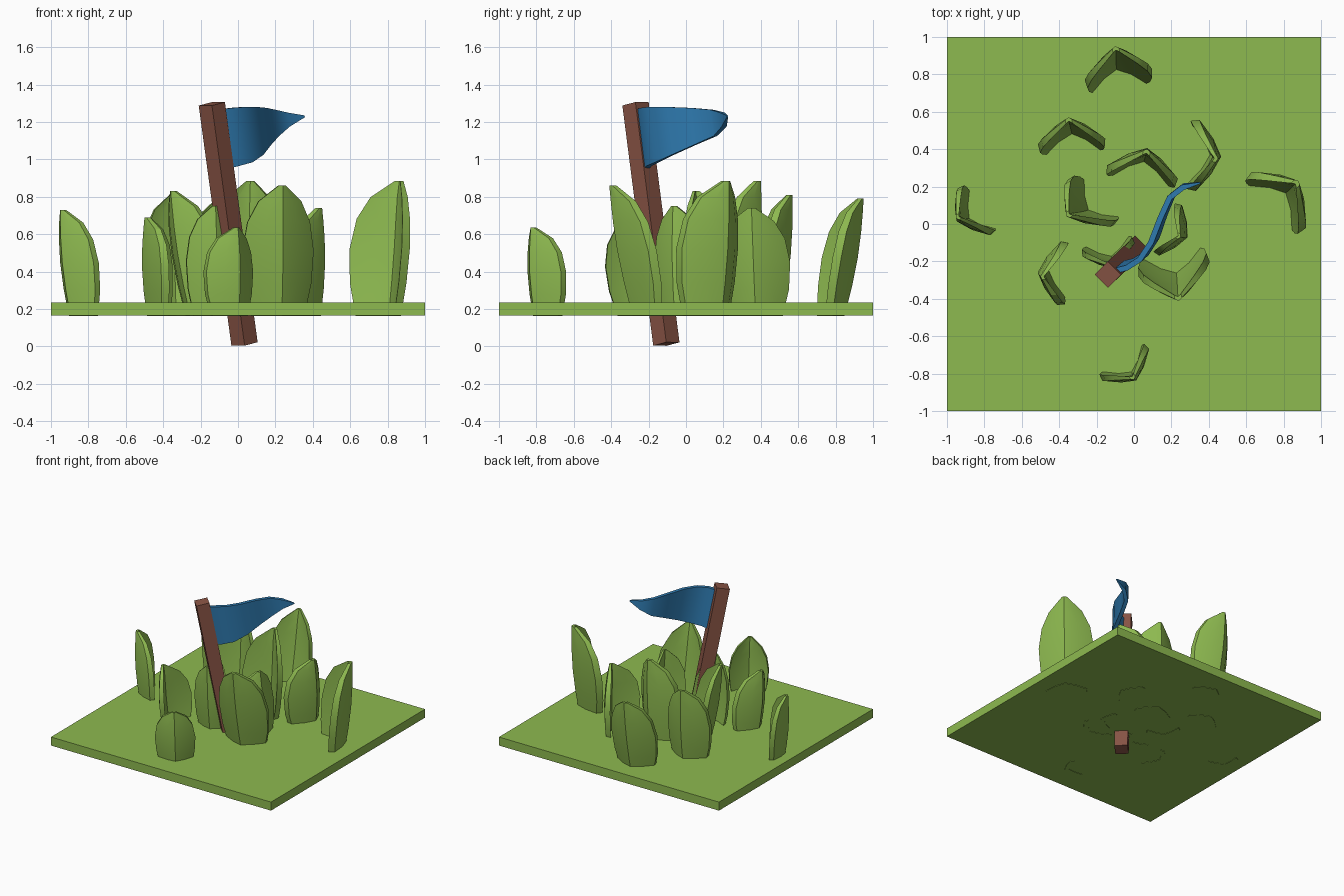
import bpy, bmesh, math
from mathutils import Vector, Matrix

cube = bpy.data.objects.get("Cube")
if cube:
    bpy.data.objects.remove(cube)


def material(name, rgb):
    m = bpy.data.materials.new(name)
    m.use_nodes = True
    m.diffuse_color = (*rgb, 1)
    m.node_tree.nodes["Principled BSDF"].inputs["Base Color"].default_value = (*rgb, 1)
    return m


GREEN = material("grass green", (0.27, 0.49, 0.08))
BROWN = material("pole brown", (0.25, 0.09, 0.06))
BLUE = material("flag blue", (0.027, 0.19, 0.42))


def finish(name, bm, mat, smooth=None):
    bmesh.ops.recalc_face_normals(bm, faces=bm.faces)
    me = bpy.data.meshes.new(name)
    bm.to_mesh(me)
    bm.free()
    me.materials.append(mat)
    ob = bpy.data.objects.new(name, me)
    bpy.context.collection.objects.link(ob)
    if smooth:
        bpy.ops.object.select_all(action='DESELECT')
        ob.select_set(True)
        bpy.context.view_layer.objects.active = ob
        bpy.ops.object.shade_smooth_by_angle(angle=math.radians(smooth))
    return ob


def box(name, matrix, mat):
    bm = bmesh.new()
    bmesh.ops.create_cube(bm, size=1, matrix=matrix)
    return finish(name, bm, mat)


def skin(bm, rows):
    """Close a stack of rings into a solid."""
    rings = [[bm.verts.new(p) for p in row] for row in rows]
    n = len(rings[0])
    for a, b in zip(rings, rings[1:]):
        for i in range(n):
            j = (i + 1) % n
            bm.faces.new((a[i], a[j], b[j], b[i]))
    # caps as quads across the two walls of each ring
    for ring in (rings[0], rings[-1]):
        for i in range(n // 2 - 1):
            bm.faces.new((ring[i], ring[i + 1], ring[n - 2 - i], ring[n - 1 - i]))


# ground plate
box("ground_plate", Matrix.Translation((0, 0, 0.2)) @ Matrix.Diagonal((2, 2, 0.07, 1)), GREEN)

# leaning square pole
low, high = Vector((0.035, -0.105, 0.013)), Vector((-0.14, -0.27, 1.297))
axis = high - low
turn = Vector((0, 0, 1)).rotation_difference(axis).to_matrix().to_4x4()
box("flag_pole", Matrix.Translation((low + high) / 2) @ turn
    @ Matrix.Rotation(math.pi / 4, 4, 'Z')
    @ Matrix.Diagonal((0.1, 0.1, axis.length, 1)), BROWN)

# waving pennant: x, y, top z, bottom z at each station
stations = [(-0.1, -0.25, 1.265, 0.95), (-0.04, -0.235, 1.275, 0.965),
            (0.03, -0.19, 1.28, 0.985), (0.09, -0.1, 1.28, 1.025),
            (0.14, 0.03, 1.275, 1.08), (0.19, 0.14, 1.265, 1.125),
            (0.26, 0.195, 1.25, 1.175), (0.355, 0.22, 1.235, 1.225)]
bm = bmesh.new()
rows = []
for i, (x, y, top, bottom) in enumerate(stations):
    a, b = stations[max(i - 1, 0)], stations[min(i + 1, len(stations) - 1)]
    side = Vector((a[1] - b[1], b[0] - a[0], 0)).normalized()
    side *= 0.015 if i < len(stations) - 1 else 0.004
    up = Vector((x, y, top))
    drop = top - bottom
    down = Vector((x + drop * 0.13, y + drop * 0.12, bottom))
    rows.append((up - side, up + side, down + side, down - side))
skin(bm, rows)
finish("flag", bm, BLUE, 40)

# cupped leaf blade: side corners A and B at the widest level, and the tip
PROFILE = [(0, 0.74), (0.25, 0.94), (0.5, 1), (0.72, 0.88), (0.88, 0.6), (1, 0.1)]
COLUMNS = (-1, -0.5, 0, 0.5, 1)
WIDEST = 0.4
BASE = 0.162


def leaf(name, a, b, tip):
    a, b = Vector((*a, 0)), Vector((*b, 0))
    tip = Vector(tip)
    middle = (a + b) / 2
    half = (b - a).length / 2
    across = (b - a).normalized()
    out = Vector((-across.y, across.x, 0))
    flat_tip = Vector((tip.x, tip.y, 0))
    if out.dot(flat_tip - middle) < 0:
        out = -out
    belly = middle + out * half * 0.66
    lean = (flat_tip - belly) / (1 - WIDEST)
    rows = []
    for t, w in PROFILE:
        spine = belly + lean * (t - WIDEST)
        spine += out * 0.02 * math.sin(math.pi * t)
        spine.z = BASE + (tip.z - BASE) * t
        thick = 0.25 * half * (0.4 + 0.6 * w)

        def point(u, inset):
            sag = half * w * 0.66 * abs(u) ** 1.4
            return (spine + across * u * half * w * (1 - inset * 0.04)
                    - out * (sag + inset * thick))
        rows.append([point(u, 0) for u in COLUMNS]
                    + [point(u, 1) for u in reversed(COLUMNS)])
    bm = bmesh.new()
    skin(bm, rows)
    finish(name, bm, GREEN, 25)


LEAVES = {
    "back_leaf": ((0.1, 0.8), (-0.26, 0.74), (-0.1, 0.95, 0.79)),
    "back_right_leaf": ((-0.51, 0.40), (-0.15, 0.43), (-0.35, 0.57, 0.81)),
    "inner_right_leaf": ((-0.33, 0.25), (-0.1, 0.0), (-0.36, 0.04, 0.83)),
    "inner_back_leaf": ((-0.15, 0.29), (0.23, 0.22), (0.07, 0.40, 0.885)),
    "back_left_leaf": ((0.33, 0.56), (0.31, 0.18), (0.45, 0.35, 0.74)),
    "outer_left_leaf": ((0.61, 0.26), (0.9, -0.04), (0.88, 0.23, 0.885)),
    "inner_left_leaf": ((0.24, 0.11), (0.12, -0.16), (0.25, -0.07, 0.75)),
    "front_left_leaf": ((0.02, -0.25), (0.4, -0.17), (0.24, -0.41, 0.86)),
    "inner_front_leaf": ((-0.28, -0.15), (0.0, -0.08), (-0.12, -0.23, 0.75)),
    "front_right_leaf": ((-0.37, -0.09), (-0.39, -0.43), (-0.5, -0.28, 0.69)),
    "outer_right_leaf": ((-0.92, 0.2), (-0.75, -0.05), (-0.95, 0.03, 0.73)),
    "front_leaf": ((-0.18, -0.82), (0.07, -0.65), (0.0, -0.83, 0.635)),
}
for name, (a, b, tip) in LEAVES.items():
    leaf(name, a, b, tip)
